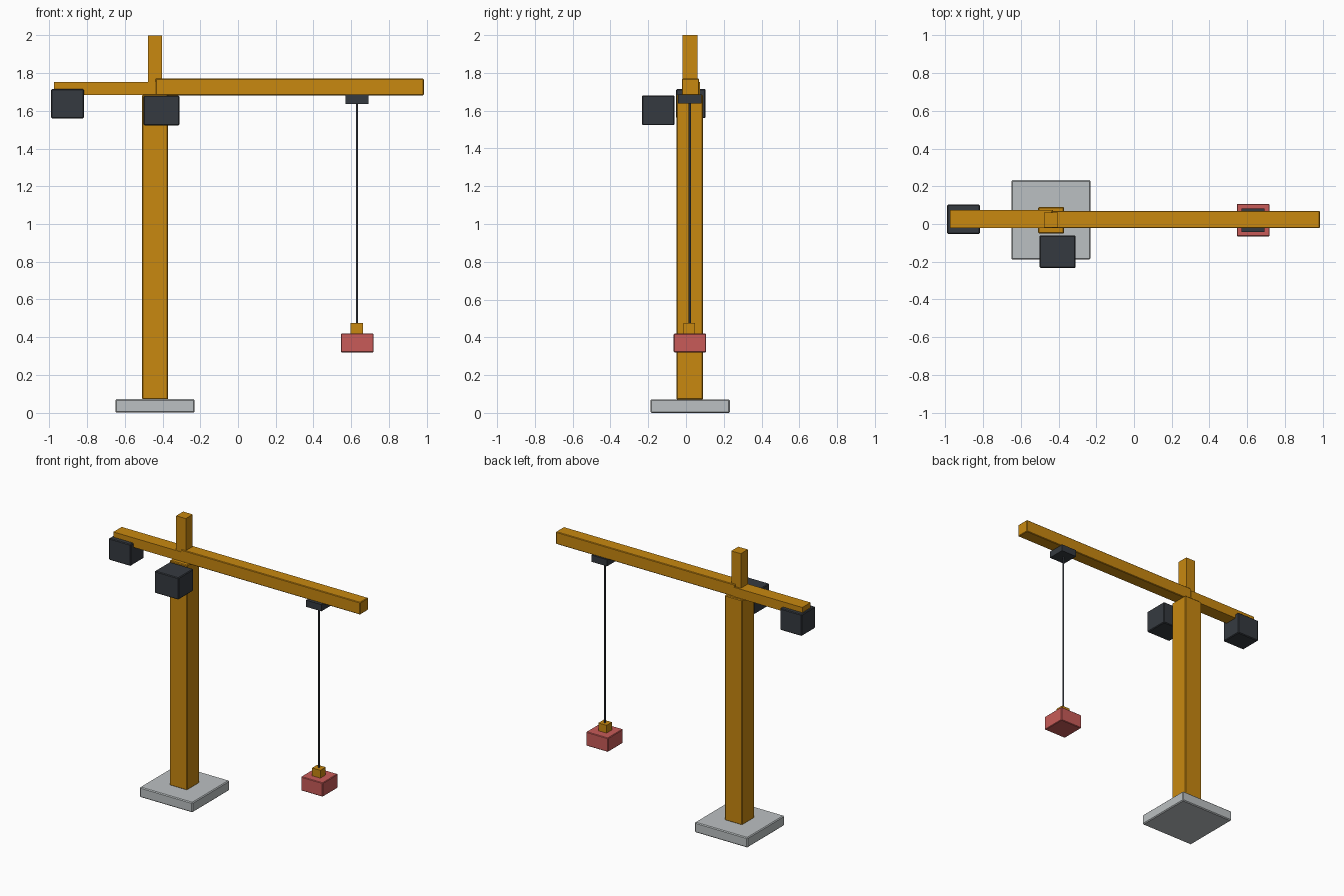
import bpy

if "Cube" in bpy.data.objects:
    bpy.data.objects.remove(bpy.data.objects["Cube"])


def material(name, rgb):
    m = bpy.data.materials.new(name)
    m.diffuse_color = (*rgb, 1)
    m.use_nodes = True
    m.node_tree.nodes["Principled BSDF"].inputs["Base Color"].default_value = m.diffuse_color
    return m


ORANGE = material("orange_paint", (0.58, 0.246, 0.005))
DARK = material("dark_steel", (0.036, 0.042, 0.051))
GREY = material("concrete", (0.50, 0.53, 0.54))
RED = material("red_load", (0.58, 0.105, 0.098))


def box(name, xs, ys, zs, mat, bevel=0):
    """Box from its x, y and z ranges, with optional chamfered edges."""
    ranges = (xs, ys, zs)
    bpy.ops.mesh.primitive_cube_add(size=1, location=[(a + b) / 2 for a, b in ranges])
    ob = bpy.context.object
    ob.name = name
    ob.scale = [b - a for a, b in ranges]
    bpy.ops.object.transform_apply(location=False, rotation=False, scale=True)
    ob.data.materials.append(mat)
    if bevel:
        mod = ob.modifiers.new("chamfer", 'BEVEL')
        mod.width = bevel
        mod.segments = 1
    return ob


# Foundation and tower
box("base_slab", (-0.65, -0.23), (-0.188, 0.232), (0, 0.072), GREY, 0.006)
box("mast", (-0.508, -0.37), (-0.05, 0.09), (0.07, 1.685), ORANGE, 0.005)
box("tower_top", (-0.478, -0.402), (-0.018, 0.061), (1.68, 2.0), ORANGE)

# Horizontal arms
box("jib", (-0.437, 0.985), (-0.022, 0.07), (1.682, 1.77), ORANGE, 0.004)
box("counter_jib", (-0.975, -0.43), (-0.02, 0.074), (1.684, 1.752), ORANGE)

# Counterweight and operator cab
box("counterweight", (-0.99, -0.817), (-0.052, 0.103), (1.56, 1.715), DARK, 0.005)
box("cab", (-0.5, -0.31), (-0.233, -0.06), (1.523, 1.68), DARK, 0.005)

# Trolley, cable, hook block and load
box("trolley", (0.57, 0.692), (-0.043, 0.082), (1.637, 1.685), DARK)
bpy.ops.mesh.primitive_cylinder_add(vertices=12, radius=0.006, depth=1.18,
                                    location=(0.63, 0.02, 1.06))
cable = bpy.context.object
cable.name = "cable"
cable.data.materials.append(DARK)
bpy.ops.object.shade_smooth_by_angle()
box("hook_block", (0.597, 0.662), (-0.012, 0.048), (0.415, 0.476), ORANGE)
box("load", (0.545, 0.718), (-0.065, 0.107), (0.32, 0.42), RED, 0.004)
